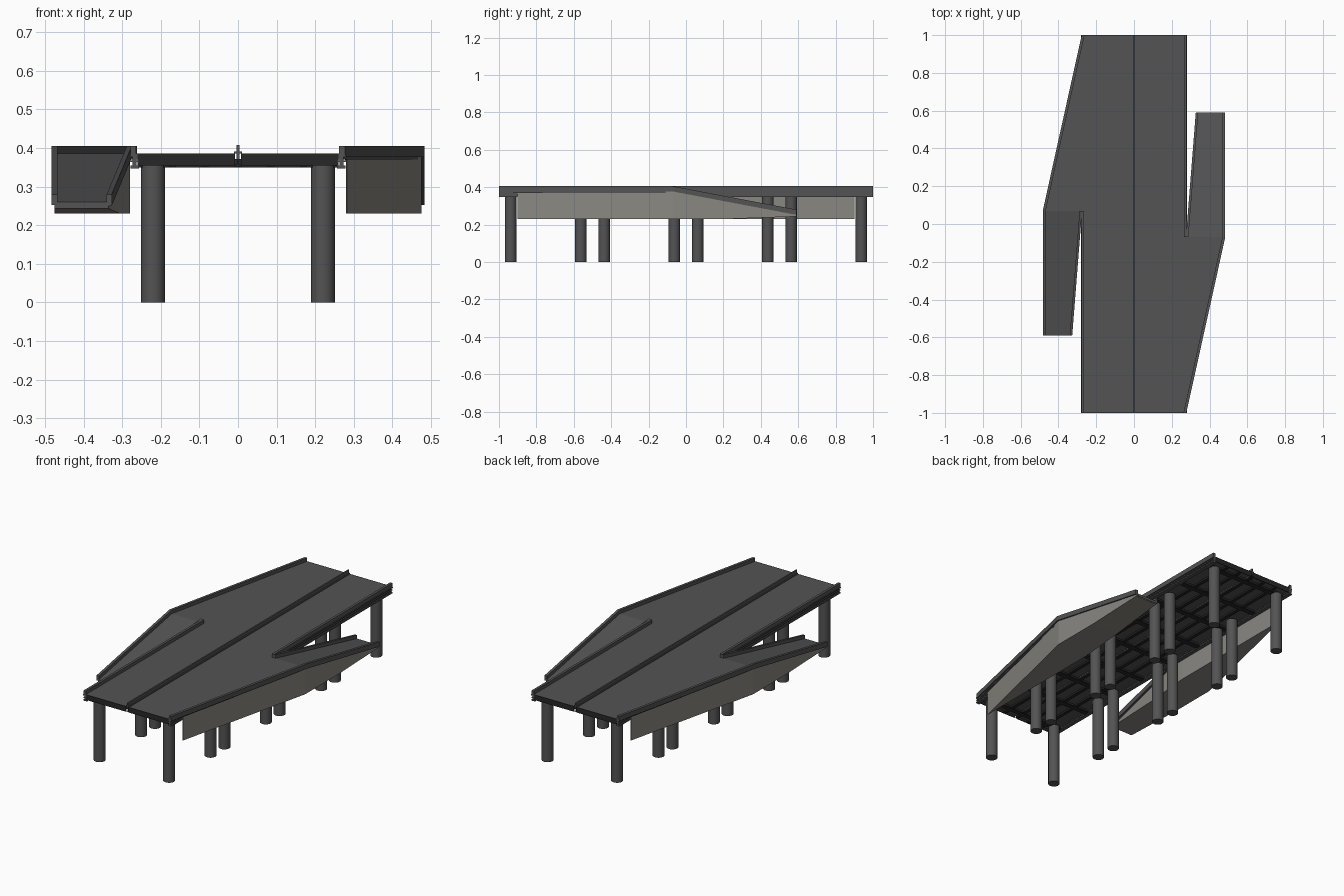
import bpy, bmesh, math

if "Cube" in bpy.data.objects:
    bpy.data.objects.remove(bpy.data.objects["Cube"])


def material(name, rgb):
    m = bpy.data.materials.new(name)
    m.diffuse_color = (*rgb, 1)
    m.use_nodes = True
    m.node_tree.nodes["Principled BSDF"].inputs["Base Color"].default_value = m.diffuse_color
    return m


ASPHALT = material("asphalt_grey", (0.087, 0.087, 0.087))
STEEL = material("beam_near_black", (0.02, 0.02, 0.02))
CONCRETE = material("wall_warm_grey", (0.255, 0.245, 0.222))


def finish(name, bm, mat):
    bmesh.ops.recalc_face_normals(bm, faces=bm.faces)
    me = bpy.data.meshes.new(name)
    bm.to_mesh(me)
    bm.free()
    me.materials.append(mat)
    ob = bpy.data.objects.new(name, me)
    bpy.context.collection.objects.link(ob)
    return ob


def add_loft(bm, sections, s=1):
    """Skin rectangles (y, x_in, x_out, z_low, z_high); s=-1 turns it half round."""
    rings = []
    for y, x0, x1, z0, z1 in sections:
        rings.append([bm.verts.new((s * x, s * y, z))
                      for x, z in ((x0, z0), (x1, z0), (x1, z1), (x0, z1))])
    for a, b in zip(rings, rings[1:]):
        for i in range(4):
            j = (i + 1) % 4
            bm.faces.new((a[i], a[j], b[j], b[i]))
    bm.faces.new(rings[0])
    bm.faces.new(rings[-1][::-1])


def loft(name, parts, mat, twin=True):
    bm = bmesh.new()
    for sections in parts:
        for s in ((1, -1) if twin else (1,)):
            add_loft(bm, sections, s)
    return finish(name, bm, mat)


def beam(x, w, z0, z1, y0=-1, y1=1):
    return [(y0, x - w / 2, x + w / 2, z0, z1), (y1, x - w / 2, x + w / 2, z0, z1)]


TOP, RAIL = 0.385, 0.405        # road surface, parapet top
YB, YE, ZE = -0.07, 0.59, 0.26  # ramp start, ramp end, ramp end height

# Road deck: two halves either side of a narrow gap, each with a widening wedge
loft("road_deck", [[(-0.998, 0.008, 0.27, 0.37, TOP), (YB, 0.008, 0.475, 0.37, TOP)],
                   [(YB, 0.008, 0.27, 0.37, TOP), (0.998, 0.008, 0.27, 0.37, TOP)]], ASPHALT)

# Descending ramp (one each side)
loft("ramp_deck", [[(YB, 0.278, 0.475, 0.37, TOP),
                    (YE, 0.335, 0.475, ZE - 0.015, ZE)]], ASPHALT)

# Retaining body below wedge and ramp
loft("ramp_wall", [[(-0.9, 0.28, 0.282, 0.23, 0.38),
                    (YB, 0.28, 0.4755, 0.23, 0.38),
                    (0.22, 0.306, 0.4755, 0.23, 0.325),
                    (YE - 0.003, 0.336, 0.4755, 0.243, ZE - 0.006)]], CONCRETE)

# Parapets: outer edge, ramp inner edge, main deck edge
loft("outer_parapet", [[(-1, 0.262, 0.277, 0.377, RAIL),
                        (YB, 0.468, 0.483, 0.377, RAIL),
                        (YE, 0.468, 0.483, ZE - 0.008, ZE + 0.02)]], ASPHALT)
loft("ramp_inner_parapet", [[(YB, 0.275, 0.288, 0.375, RAIL),
                             (YE, 0.327, 0.340, ZE - 0.010, ZE + 0.02)]], ASPHALT)
loft("deck_parapet", [beam(0.271, 0.014, 0.38, RAIL, YB, 1)], ASPHALT)

# Central barrier: low foot covering the gap, and thin upright
loft("central_barrier", [beam(0, 0.020, 0.385, 0.391), beam(0, 0.008, 0.37, 0.407)],
     ASPHALT, twin=False)

# Edge girders with stepped flanges
loft("edge_girder", [beam(0.268, 0.022, 0.347, 0.354), beam(0.268, 0.010, 0.352, 0.378),
                     beam(0.268, 0.020, 0.363, 0.368), beam(0.270, 0.020, 0.376, 0.383)],
     ASPHALT)

# Dark end plates closing the deck ends
loft("end_plate", [[(-1, x0, x1, 0.355, TOP), (-0.996, x0, x1, 0.355, TOP)]
                   for x0, x1 in ((-0.26, -0.008), (0.008, 0.26))], STEEL)

# Lengthwise beams below the deck, shaped as a web with a bottom flange
long_parts = []
for x in (-0.17, -0.085, 0, 0.085, 0.17):
    long_parts += [beam(x, 0.006, 0.355, 0.371, -0.99, 0.99),
                   beam(x, 0.018, 0.352, 0.357, -0.99, 0.99)]
loft("lengthwise_beams", long_parts, STEEL, twin=False)

# Crosswise beams below the deck
cross_parts = []
for i in range(9):
    y = -0.9375 + i * 1.875 / 8
    for w, z0, z1 in ((0.03, 0.349, 0.354), (0.010, 0.353, 0.371)):
        cross_parts.append([(y - w / 2, -0.26, 0.26, z0, z1), (y + w / 2, -0.26, 0.26, z0, z1)])
loft("crosswise_beams", cross_parts, STEEL, twin=False)

# Round pillars in two rows
for y in (-0.9375, -0.5625, -0.4375, -0.0625, 0.0625, 0.4375, 0.5625, 0.9375):
    for x in (-0.22, 0.22):
        bpy.ops.mesh.primitive_cylinder_add(vertices=24, radius=0.031, depth=0.354,
                                            location=(x, y, 0.177))
        ob = bpy.context.object
        ob.name = "pillar"
        ob.data.materials.append(ASPHALT)
        bpy.ops.object.shade_smooth_by_angle(angle=math.radians(40))
